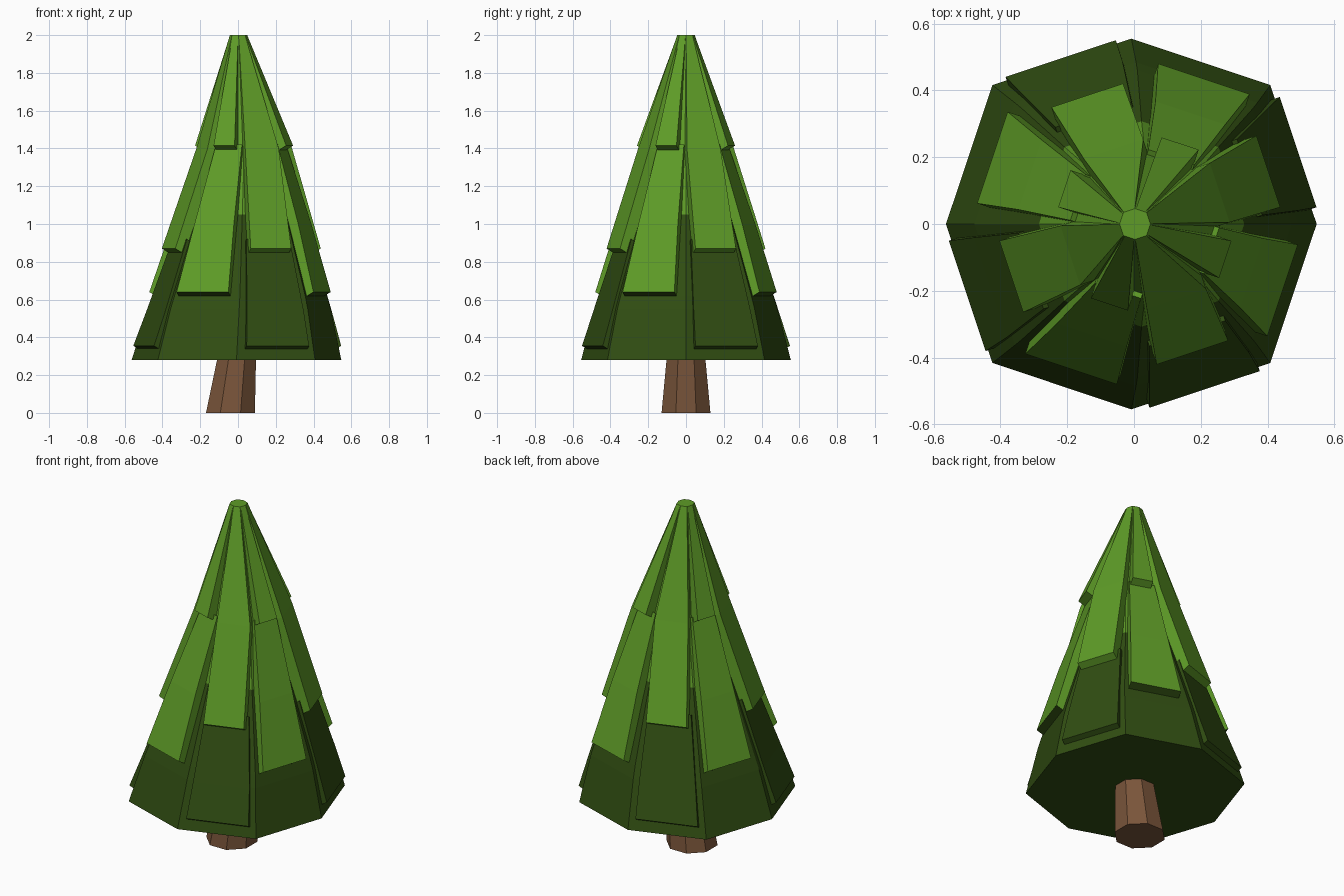
import bpy, bmesh, math
from mathutils import Vector

if "Cube" in bpy.data.objects:
    bpy.data.objects.remove(bpy.data.objects["Cube"])


def material(name, col):
    m = bpy.data.materials.new(name)
    m.diffuse_color = (*col, 1)
    m.use_nodes = True
    m.node_tree.nodes["Principled BSDF"].inputs["Base Color"].default_value = m.diffuse_color
    return m


LIGHT = material("light green", (0.112, 0.33, 0.02))
DARK = material("dark green", (0.03, 0.075, 0.006))
BROWN = material("bark brown", (0.19, 0.09, 0.042))

# sideways bow of the tree axis: (height, x offset)
BOW = [(0, -0.04), (0.28, -0.008), (0.62, 0.01), (1.4, 0.033), (2, 0.003)]


def bow(z):
    z = min(max(z, 0), 2)
    for (z0, a), (z1, b) in zip(BOW, BOW[1:]):
        if z <= z1:
            return a + (b - a) * (z - z0) / (z1 - z0)


def finish(name, bm, mats):
    bmesh.ops.recalc_face_normals(bm, faces=bm.faces)
    bm.normal_update()
    if len(mats) > 1:                       # second colour on the lower rim
        for f in bm.faces:
            if f.normal.z < -0.3:
                f.material_index = 1
    me = bpy.data.meshes.new(name)
    bm.to_mesh(me)
    bm.free()
    for m in mats:
        me.materials.append(m)
    ob = bpy.data.objects.new(name, me)
    bpy.context.collection.objects.link(ob)


def loft(bm, rings):
    rows = [[bm.verts.new(p) for p in r] for r in rings]
    n = len(rows[0])
    for a, b in zip(rows, rows[1:]):
        for i in range(n):
            j = (i + 1) % n
            bm.faces.new((a[i], a[j], b[j], b[i]))
    bm.faces.new(rows[0])
    bm.faces.new(rows[-1])


# eight-sided cone, each level is (height, distance of the flats)
def cone(name, levels, mat, turn=0.0, bulge=1.06):
    rings = []
    for z, d in levels:
        ring = []
        for k in range(8):
            r = d * 1.053 * (bulge if k % 2 else 1)
            a = math.radians(45 * k + turn)
            ring.append((bow(z) + r * math.cos(a), r * math.sin(a), z))
        rings.append(ring)
    bm = bmesh.new()
    loft(bm, rings)
    finish(name, bm, [mat])


FLAT = math.radians(18.4)


# overlapping bough plates on four of the flats; level = (height, distance, side a, side b)
def boughs(name, levels, flip, mats, depth=0.06, drop=0.035):
    for q in range(4):
        bm = bmesh.new()
        a = math.radians(90 * q) + (math.pi / 2 - FLAT if flip else FLAT)
        n = Vector((math.cos(a), math.sin(a), 0))
        s = Vector((-n.y, n.x, 0)) * (-1 if flip else 1)
        rings = []
        for i, (z, d, t0, t1) in enumerate(levels):
            top = z > 1.99
            di, zi = (max(d - depth, 0.01), z if top else z - drop)
            off = Vector((bow(z), 0, 0))
            rings.append([n * dd + s * t + off + Vector((0, 0, zz))
                          for dd, t, zz in ((d, t0, z), (d, t1, z), (di, t1, zi), (di, t0, zi))])
        loft(bm, rings)
        finish(f"{name}_{q + 1}", bm, mats)


# trunk and the two foliage cores
cone("trunk", [(0, 0.133), (0.28, 0.106), (0.4, 0.1)], BROWN, 22.5, 1.0)
cone("lower_foliage", [(0.28, 0.527), (0.55, 0.46), (0.62, 0.438), (1.05, 0.292), (1.25, 0.18)], DARK)
cone("upper_foliage", [(0.8, 0.345), (1.05, 0.292), (1.4, 0.203), (2, 0.044)], LIGHT)

# bough layers from bottom to top
boughs("skirt_bough", [(0.355, 0.538, -0.126, 0.222), (0.55, 0.475, -0.115, 0.2),
                       (0.92, 0.355, -0.09, 0.15)], False, [DARK])
boughs("long_bough", [(0.64, 0.475, -0.093, 0.196), (1.0, 0.362, -0.075, 0.145),
                      (1.42, 0.215, -0.06, 0.085)], True, [LIGHT, DARK])
boughs("middle_bough", [(0.87, 0.415, -0.085, 0.141), (1.4, 0.242, -0.075, 0.112),
                        (2, 0.044, -0.014, 0.021)], False, [LIGHT])
boughs("top_bough", [(1.415, 0.262, -0.034, 0.083), (2, 0.044, -0.012, 0.018)], True, [LIGHT])
